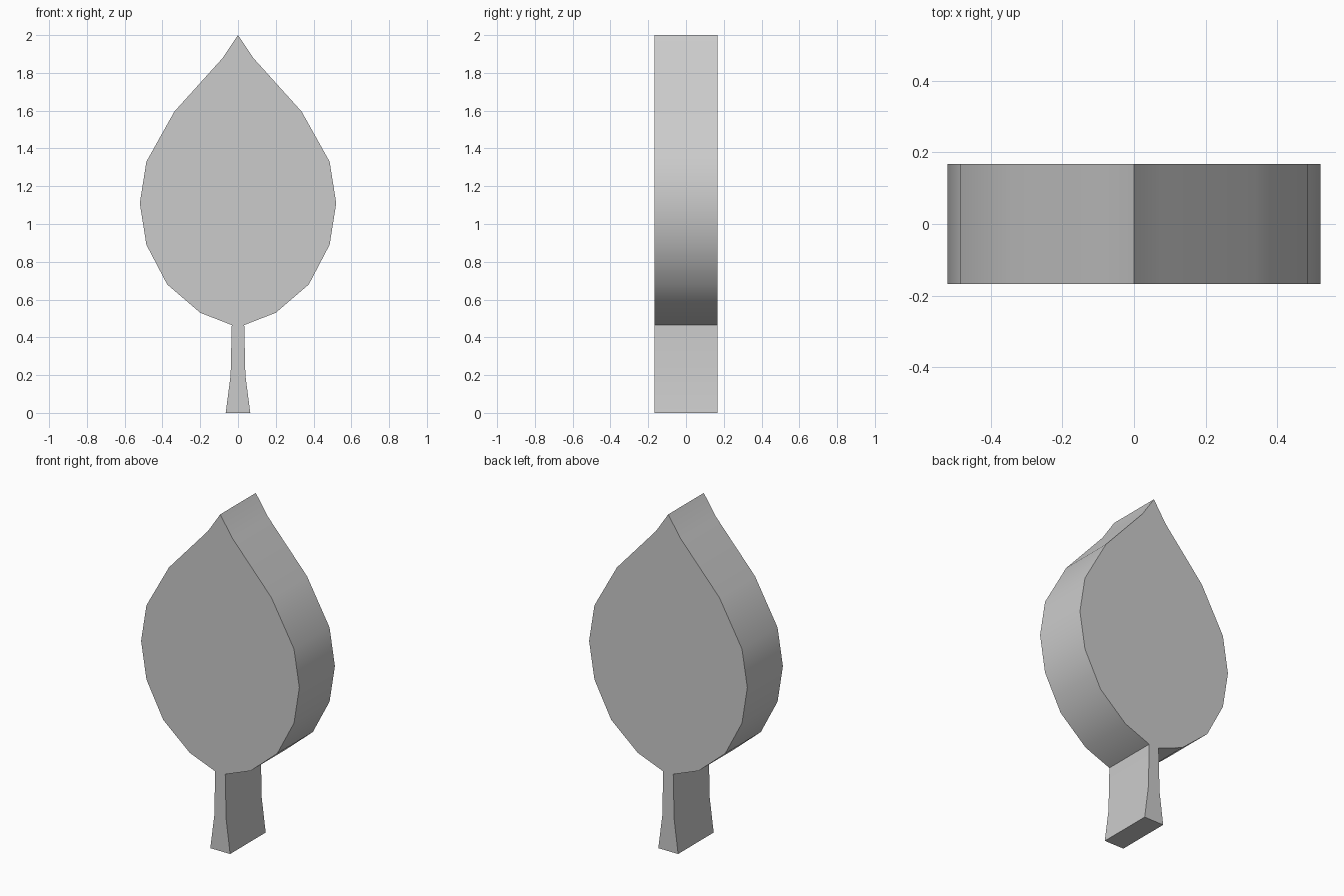
import bpy
import bmesh
import math

cube = bpy.data.objects.get("Cube")
if cube:
    bpy.data.objects.remove(cube, do_unlink=True)

HALF_DEPTH = 0.167

# Plain grey material
grey = bpy.data.materials.new("light_grey")
grey.use_nodes = True
colour = (0.6, 0.6, 0.6, 1.0)
grey.diffuse_color = colour
grey.node_tree.nodes["Principled BSDF"].inputs["Base Color"].default_value = colour

# Half outline (x, z): stalk from the ground, then the leafy crown up to its tip
stalk = [(0.065, 0), (0.039, 0.2), (0.033, 0.465)]
crown = [(0.2, 0.53), (0.375, 0.68), (0.485, 0.89), (0.52, 1.11),
         (0.485, 1.33), (0.337, 1.595), (0.08, 1.88)]
half = stalk + crown
outline = half + [(0, 2)] + [(-x, z) for x, z in reversed(half)]

# Extrude the mirrored outline from front to back
bm = bmesh.new()
front = bm.faces.new([bm.verts.new((x, -HALF_DEPTH, z)) for x, z in outline])
result = bmesh.ops.extrude_face_region(bm, geom=[front], use_keep_orig=True)
back = [v for v in result["geom"] if isinstance(v, bmesh.types.BMVert)]
bmesh.ops.translate(bm, verts=back, vec=(0, 2 * HALF_DEPTH, 0))
bmesh.ops.recalc_face_normals(bm, faces=bm.faces)

mesh = bpy.data.meshes.new("leaf_shaped_tree")
bm.to_mesh(mesh)
bm.free()
mesh.materials.append(grey)

tree = bpy.data.objects.new("leaf_shaped_tree", mesh)
bpy.context.collection.objects.link(tree)

# Smooth rim with sharp outline edges
bpy.ops.object.select_all(action='DESELECT')
tree.select_set(True)
bpy.context.view_layer.objects.active = tree
bpy.ops.object.shade_smooth_by_angle(angle=math.radians(30))
